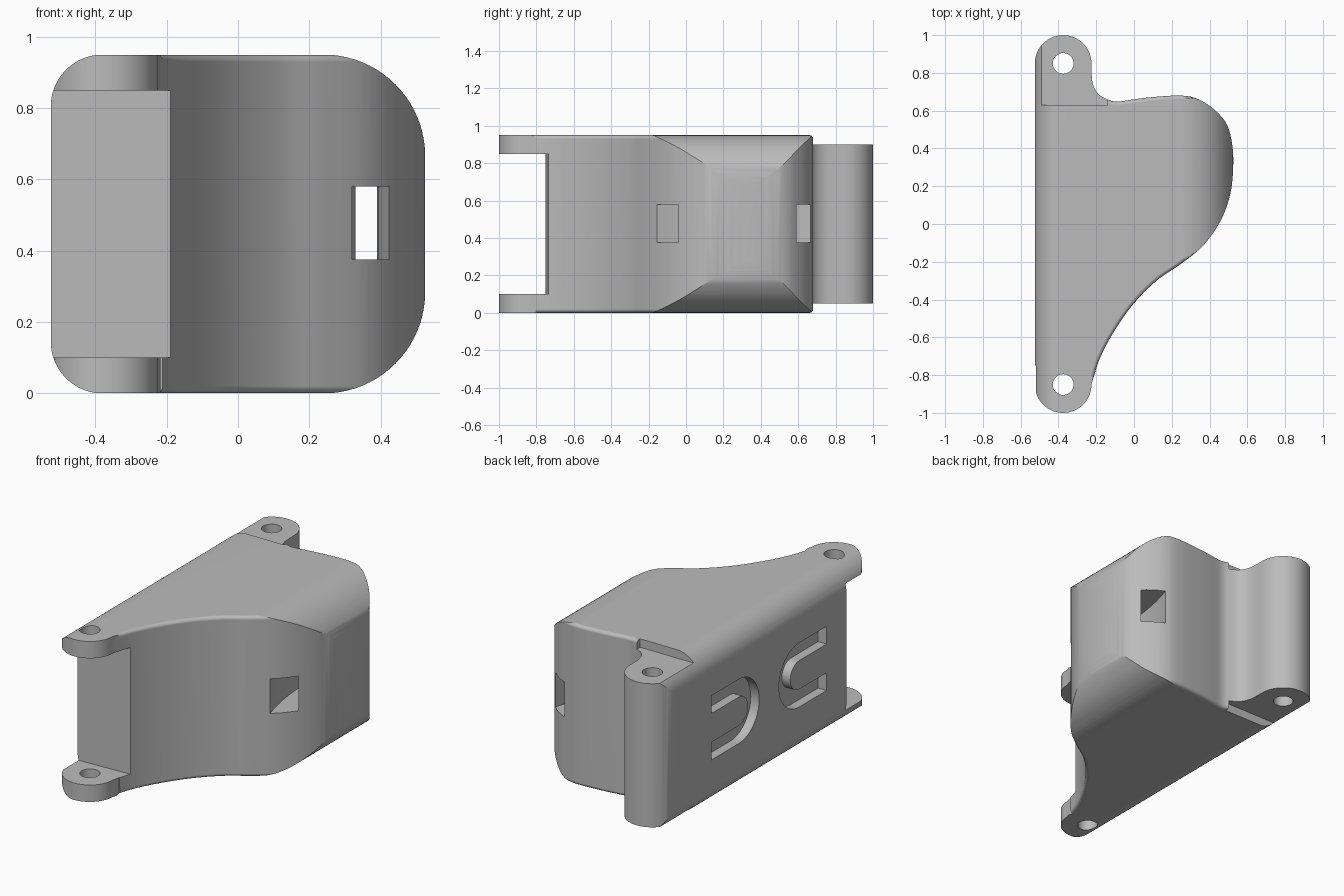
import bpy, bmesh
from math import radians, cos, sin
from mathutils import Vector

if "Cube" in bpy.data.objects:
    bpy.data.objects.remove(bpy.data.objects["Cube"], do_unlink=True)


def arc(cx, cy, r, start, end, n=20):
    angles = [radians(start + (end - start) * i / n) for i in range(n + 1)]
    return [(cx + r * cos(a), cy + r * sin(a)) for a in angles]


def smooth_path(pts, steps=6):
    """Smooth curve through the given points."""
    p = [Vector(q) for q in pts]
    p = [2 * p[0] - p[1]] + p + [2 * p[-1] - p[-2]]
    out = []
    for a, b, c, d in zip(p, p[1:], p[2:], p[3:]):
        for i in range(steps):
            t = i / steps
            q = (2 * b + (c - a) * t + (2 * a - 5 * b + 4 * c - d) * t**2
                 + (3 * b - a - 3 * c + d) * t**3) / 2
            out.append((q.x, q.y))
    return out + [tuple(pts[-1])]


def prism(name, outline, axis, lo, hi, rim=0):
    """Extrude a 2D outline along an axis, optionally rounding the rim."""
    place = {"X": lambda u, v, w: (w, u, v),
             "Y": lambda u, v, w: (u, w, v),
             "Z": lambda u, v, w: (u, v, w)}[axis]
    bm = bmesh.new()
    base = bm.faces.new([bm.verts.new(place(u, v, lo)) for u, v in outline])
    new = bmesh.ops.extrude_face_region(bm, geom=[base])["geom"]
    moved = [g for g in new if isinstance(g, bmesh.types.BMVert)]
    bmesh.ops.translate(bm, verts=moved, vec=place(0, 0, hi - lo))
    bmesh.ops.recalc_face_normals(bm, faces=bm.faces)
    if rim:
        edges = [e for e in bm.edges
                 if abs(e.verts[0].co.z - e.verts[1].co.z) < 0.001
                 and all(v.co.x > -0.215 and -0.83 < v.co.y < 0.75 for v in e.verts)]
        bmesh.ops.bevel(bm, geom=edges, offset=rim, segments=4, profile=0.5, affect="EDGES")
    mesh = bpy.data.meshes.new(name)
    bm.to_mesh(mesh)
    bm.free()
    obj = bpy.data.objects.new(name, mesh)
    bpy.context.collection.objects.link(obj)
    return obj


def box(name, x0, x1, y0, y1, z0, z1):
    return prism(name, [(x0, y0), (x1, y0), (x1, y1), (x0, y1)], "Z", z0, z1)


def carve(target, cutter, operation="DIFFERENCE"):
    cutter.hide_render = True
    mod = target.modifiers.new("carve", "BOOLEAN")
    mod.operation, mod.object, mod.solver = operation, cutter, "EXACT"
    bpy.context.view_layer.objects.active = target
    bpy.ops.object.modifier_apply(modifier=mod.name)
    bpy.data.objects.remove(cutter, do_unlink=True)


# Plan outline: front lug, curved flank, rounded nose, rear barrel
PIN_X, PIN_Y, LUG_R, H = -0.375, 0.85, 0.15, 0.95
flank = smooth_path([
    (-0.225, -0.85), (-0.18, -0.71), (-0.1, -0.56), (0, -0.42), (0.12, -0.3),
    (0.25, -0.21), (0.37, -0.11), (0.46, 0.02), (0.51, 0.16), (0.525, 0.3),
    (0.52, 0.42), (0.49, 0.53), (0.42, 0.61), (0.33, 0.665), (0.24, 0.68),
    (0.1, 0.672), (0, 0.66), (-0.09, 0.648), (-0.14, 0.66), (-0.19, 0.69),
    (-0.22, 0.75), (-0.225, 0.85)])
plan = (arc(PIN_X, -PIN_Y, LUG_R, 180, 360, 28)[:-1] + flank
        + arc(PIN_X, PIN_Y, LUG_R, 0, 180, 28)[1:])
body = prism("bracket_body", plan, "Z", 0, H, rim=0.02)

# Front outline: large rounding on the nose side, small on the flat side
big, small, gap = 0.285, 0.145, 0.0005
right, left = 0.525 - big, -0.525 + small
section = (arc(right, big, big + gap, -90, 0) + arc(right, H - big, big + gap, 0, 90)
           + arc(left, H - small, small + gap, 90, 180)
           + arc(left, small, small + gap, 180, 270))
carve(body, prism("section", section, "Y", -1.2, 1.2), "INTERSECT")

# Gap between the two front lugs
recess = [(-0.7, -1.1), (0.1, -1.1), (0.1, -0.722), (-0.7, -0.758)]
carve(body, prism("lug_gap", recess, "Z", 0.1, 0.85))

# Rear barrel is shorter than the body
for z0, z1 in ((0.9, 1.1), (-0.15, 0.05)):
    carve(body, box("barrel_step", -0.7, -0.14, 0.63, 1.1, z0, z1))

# Pin holes
for side in (-1, 1):
    hole = arc(PIN_X, side * PIN_Y, 0.055, 0, 360, 32)[:-1]
    carve(body, prism("pin_hole", hole, "Z", -0.2, 1.2))

# Curved strap tunnel through the nose
tunnel = arc(1.59, 0.24, 1.2, 154, 206, 24) + arc(1.59, 0.24, 1.33, 206, 154, 24)
carve(body, prism("strap_tunnel", tunnel, "Z", 0.375, 0.58))

# Pair of U-shaped grooves in the flat side, arcs facing each other
for centre, side in ((0.255, 1), (-0.31, -1)):
    reach = 0.255
    groove = ([(reach, -0.19)] + arc(0, 0, 0.19, 270, 90) + [(reach, 0.19), (reach, 0.085)]
              + arc(0, 0, 0.085, 90, 270) + [(reach, -0.085)])
    groove = [(centre + side * u, 0.48 + v) for u, v in groove]
    carve(body, prism("groove", groove, "X", -0.6, -0.47))

# Single grey finish
grey = bpy.data.materials.new("plain_grey")
grey.use_nodes = True
colour = (0.5, 0.5, 0.5, 1)
grey.diffuse_color = colour
grey.node_tree.nodes["Principled BSDF"].inputs["Base Color"].default_value = colour
body.data.materials.clear()
body.data.materials.append(grey)
for face in body.data.polygons:
    face.material_index = 0

# Smooth the curves, keep edges sharp
bpy.ops.object.select_all(action="DESELECT")
body.select_set(True)
bpy.context.view_layer.objects.active = body
bpy.ops.object.shade_smooth_by_angle(angle=radians(30))
weighted = body.modifiers.new("even_shading", "WEIGHTED_NORMAL")
weighted.keep_sharp = True
